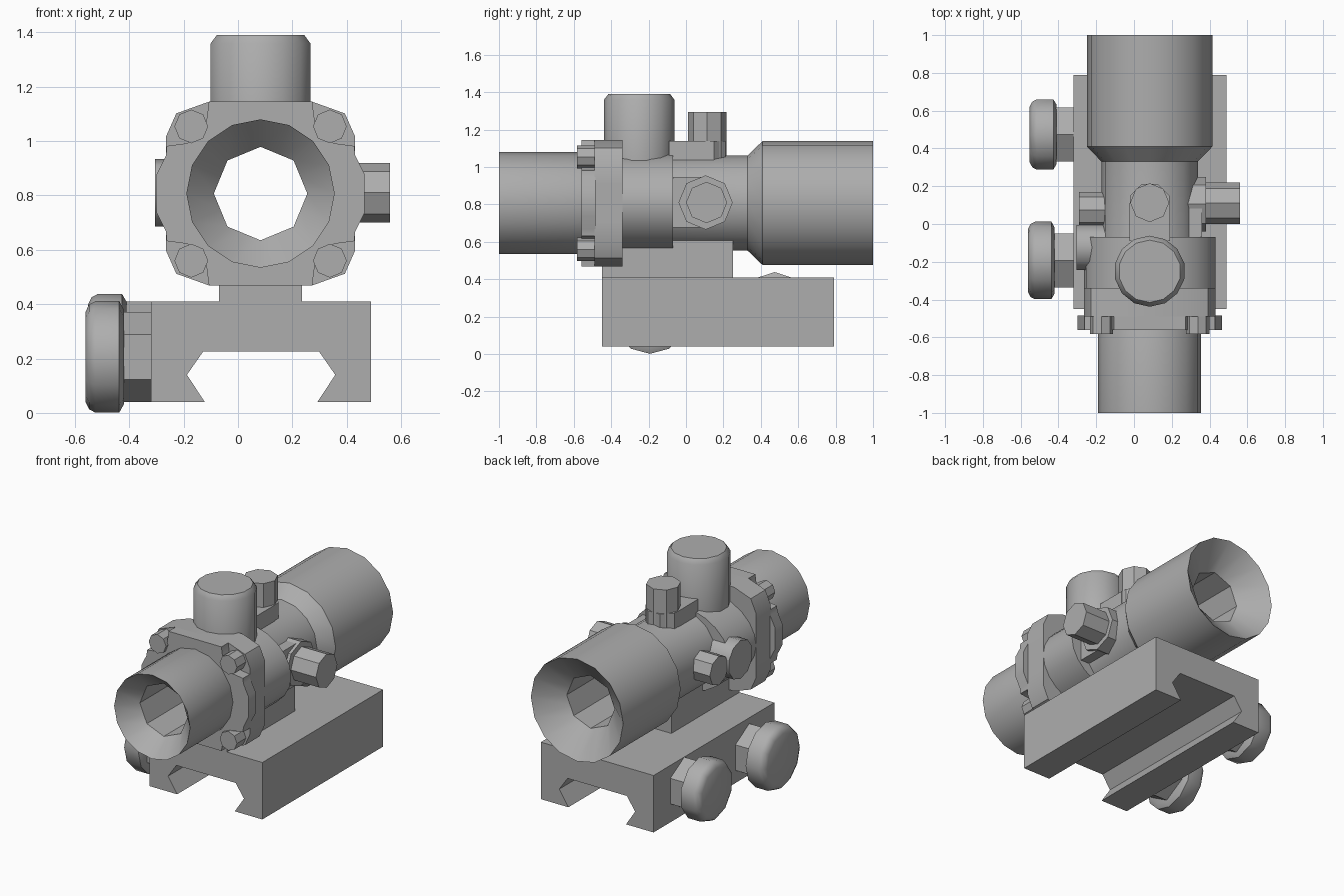
import bpy, bmesh
from math import sin, cos, pi, radians
from mathutils import Matrix, Vector

cube = bpy.data.objects.get("Cube")
if cube:
    bpy.data.objects.remove(cube, do_unlink=True)

CX, CZ = 0.083, 0.807          # optical axis
grey = bpy.data.materials.new("matte_grey")
grey.use_nodes = True
COLOUR = (0.42, 0.42, 0.42, 1)
grey.diffuse_color = COLOUR
grey.node_tree.nodes["Principled BSDF"].inputs["Base Color"].default_value = COLOUR
parts = []


def finish(name, bm):
    bmesh.ops.recalc_face_normals(bm, faces=bm.faces)
    mesh = bpy.data.meshes.new(name)
    bm.to_mesh(mesh)
    bm.free()
    mesh.materials.append(grey)
    ob = bpy.data.objects.new(name, mesh)
    bpy.context.collection.objects.link(ob)
    parts.append(ob)
    return ob


def lathe(name, profile, sides, axis, centre=(0, 0, 0), squash=1, hollow=False, phase=0):
    """Turn (position, radius) pairs about an axis; a callable radius varies by corner."""
    bm = bmesh.new()
    rings = []
    for t, r in profile:
        ring = []
        for i in range(sides):
            a = 2 * pi * (i + phase) / sides
            rad = r(i) if callable(r) else r
            u, v = rad * sin(a), rad * cos(a)
            p = {"x": (t, u, v), "y": (u * squash, t, v), "z": (u, v, t)}[axis]
            ring.append(bm.verts.new(Vector(p) + Vector(centre)))
        rings.append(ring)
    pairs = list(zip(rings, rings[1:]))
    if hollow:
        pairs.append((rings[-1], rings[0]))
    else:
        bm.faces.new(rings[0])
        bm.faces.new(rings[-1])
    for a, b in pairs:
        for i in range(sides):
            j = (i + 1) % sides
            bm.faces.new((a[i], a[j], b[j], b[i]))
    return finish(name, bm)


def prism(name, points, y0, y1):
    """Extrude an (x, z) outline along y."""
    bm = bmesh.new()
    face = bm.faces.new([bm.verts.new((x, y0, z)) for x, z in points])
    new = bmesh.ops.extrude_face_region(bm, geom=[face])["geom"]
    bmesh.ops.translate(bm, vec=(0, y1 - y0, 0),
                        verts=[v for v in new if isinstance(v, bmesh.types.BMVert)])
    return finish(name, bm)


def four_way(quarter):
    """Mirror a quarter outline (top to side) about the optical axis."""
    half = quarter + [(x, -z) for x, z in reversed(quarter)]
    full = half + [(-x, z) for x, z in reversed(half)]
    return [(CX + x, CZ + z) for x, z in full]


# Main tube with flared ends and an octagonal bore
def bore(i):
    return 0.172 if i % 2 == 0 else 0.172 * cos(pi / 8)


lathe("sight_tube", [(-1, 0.273), (-0.5, 0.273), (-0.45, 0.255), (0.33, 0.255),
                     (0.41, 0.332), (1, 0.332), (0.86, bore), (-0.88, bore)],
      16, "y", (CX, 0, CZ), hollow=True)

# Housing, flange and front plate, cleared for the bore
housing = lathe("housing", [(-0.35, 0.27), (-0.07, 0.27)], 24, "y", (CX, 0, CZ), squash=1.29)
flange = prism("flange", four_way([(0.19, 0.338), (0.31, 0.295), (0.348, 0.21), (0.348, 0.1)]),
               -0.49, -0.34)
plate = prism("front_plate", four_way([(0.19, 0.338), (0.2, 0.26), (0.225, 0.215), (0.27, 0.185),
                                       (0.345, 0.175), (0.348, 0.14), (0.383, 0.07)]),
              -0.56, -0.485)
cutter = lathe("bore_cutter", [(-0.8, 0.215), (0.3, 0.215)], 16, "y", (CX, 0, CZ))
cutter.hide_render = True
cutter.hide_viewport = True
parts.remove(cutter)
for ob in (housing, flange, plate):
    mod = ob.modifiers.new("bore", "BOOLEAN")
    mod.operation = "DIFFERENCE"
    mod.solver = "EXACT"
    mod.object = cutter

# Corner bolts
for sx, side in ((-1, "right"), (1, "left")):
    for sz, level in ((-1, "lower"), (1, "upper")):
        lathe(f"bolt_{level}_{side}", [(-0.582, 0.062), (-0.48, 0.062)], 8, "y",
              (CX + sx * 0.255, 0, CZ + sz * 0.247))

# Top turret and rear top knob on its boss
lathe("turret", [(1.03, 0.188), (1.36, 0.188), (1.39, 0.165)], 14, "z", (CX, -0.25, 0))
lathe("top_knob", [(1.0, 0.103), (1.295, 0.103)], 8, "z", (CX, 0.113, 0))
bm = bmesh.new()
bmesh.ops.create_cube(bm, size=1, matrix=Matrix.Translation((CX, 0.01, 1.07))
                      @ Matrix.Diagonal((0.214, 0.2, 0.14, 1)))
finish("top_boss_bridge", bm)
lathe("top_boss", [(1.0, 0.113), (1.14, 0.113)], 8, "z", (CX, 0.107, 0), phase=0.5)

# Side knobs
lathe("left_boss", [(0.28, 0.145), (0.38, 0.145)], 8, "x", (0, 0.105, 0.81))
bm = bmesh.new()
bmesh.ops.create_cube(bm, size=1, matrix=Matrix.Translation((0.31, 0.01, 0.81))
                      @ Matrix.Diagonal((0.1, 0.2, 0.27, 1)))
finish("left_boss_bridge", bm)
lathe("left_knob", [(0.3, 0.11), (0.56, 0.11)], 8, "x", (0, 0.11, 0.81))
lathe("right_cap", [(-0.15, 0.125), (-0.305, 0.125)], 10, "x", (0, -0.125, 0.81))
lathe("right_knob", [(-0.12, 0.095), (-0.29, 0.095)], 8, "x", (0, 0.075, 0.81))

# Stem and dovetail rail
prism("stem", [(-0.07, 0.4), (0.235, 0.4), (0.235, 0.62), (-0.07, 0.62)], -0.45, 0.25)
half_rail = [(0.405, 0.41), (0.405, 0.04), (0.207, 0.04), (0.273, 0.14), (0.213, 0.226)]
prism("rail", [(0.085 + x, z) for x, z in half_rail]
      + [(0.085 - x, z) for x, z in reversed(half_rail)], -0.45, 0.79)

# Clamp screws
for label, y, z, r, sides, shift in (("front", -0.193, 0.206, 0.205, 12, 0),
                                     ("rear", 0.474, 0.243, 0.195, 10, 0.01)):
    lathe(f"{label}_clamp_stub", [(-0.3, 0.166), (-0.43, 0.166)], 6, "x", (0, y, z))
    lathe(f"{label}_clamp_knob", [(-0.42, r * 0.85), (-0.437, r), (-0.525, r),
                                  (-0.548, r * 0.94), (-0.562, r * 0.8)],
          sides, "x", (shift, y, z))

# Smooth the round parts, keep corners crisp
bpy.ops.object.select_all(action="DESELECT")
for ob in parts:
    ob.select_set(True)
bpy.context.view_layer.objects.active = parts[0]
bpy.ops.object.shade_smooth_by_angle(angle=radians(38))
